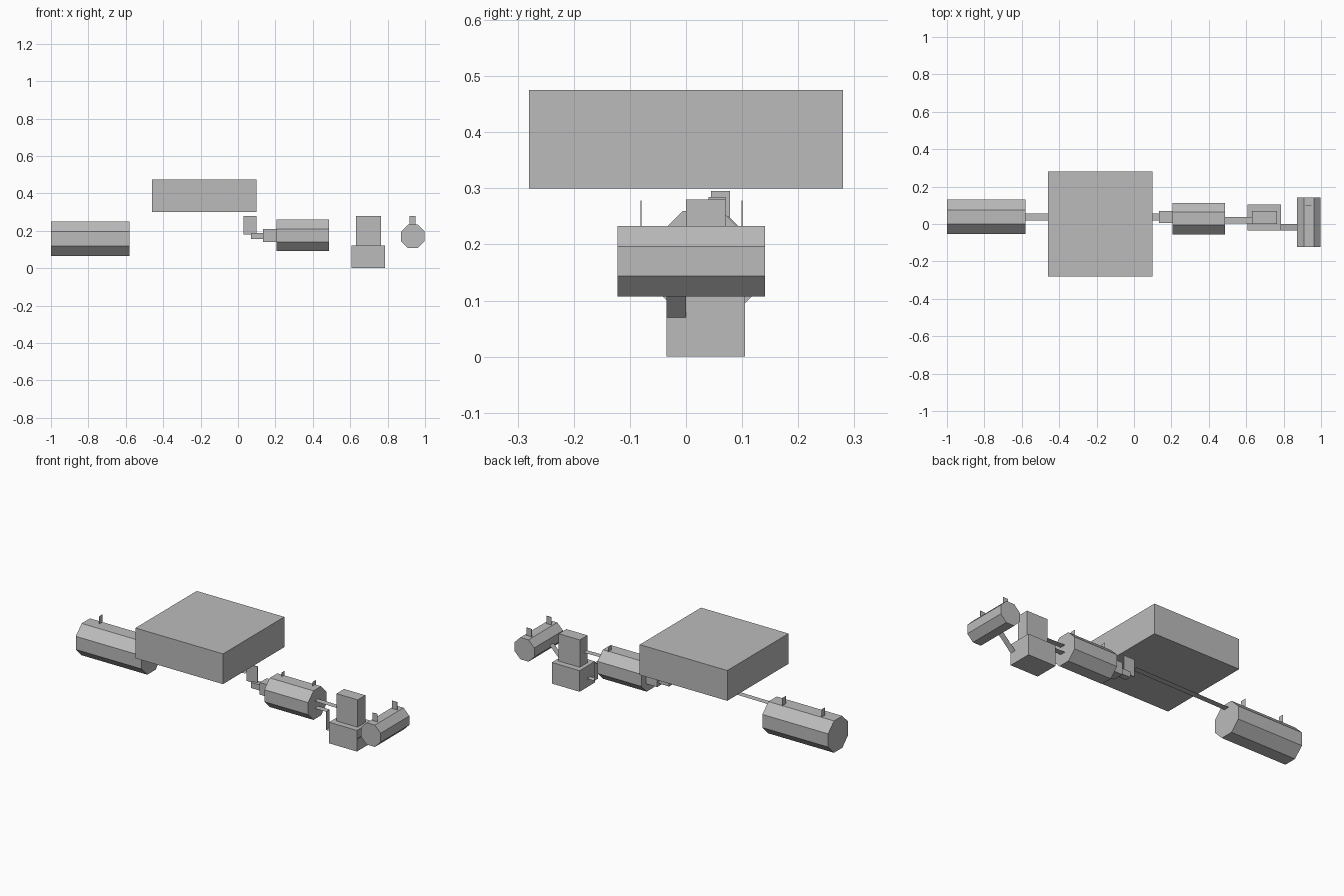
import bpy, bmesh
from math import pi, cos
from mathutils import Matrix, Vector

cube = bpy.data.objects.get("Cube")
if cube:
    bpy.data.objects.remove(cube, do_unlink=True)

grey = bpy.data.materials.new("plain_grey")
grey.use_nodes = True
colour = (0.5, 0.5, 0.5, 1)
grey.diffuse_color = colour
grey.node_tree.nodes["Principled BSDF"].inputs["Base Color"].default_value = colour


def finish(name, bm):
    mesh = bpy.data.meshes.new(name)
    bm.to_mesh(mesh)
    bm.free()
    mesh.materials.append(grey)
    obj = bpy.data.objects.new(name, mesh)
    bpy.context.collection.objects.link(obj)
    return obj


def block(name, x, y, z):
    """Box given by its (low, high) range on each axis."""
    bm = bmesh.new()
    size = [b - a for a, b in (x, y, z)]
    mid = Vector([(a + b) / 2 for a, b in (x, y, z)])
    bmesh.ops.create_cube(bm, size=1, matrix=Matrix.Translation(mid) @ Matrix.Diagonal((*size, 1)))
    return finish(name, bm)


def tank(name, centre, apothem, length, axis):
    """Eight-sided tank with a flat side on top."""
    bm = bmesh.new()
    r = apothem / cos(pi / 8)
    turn = Matrix.Rotation(pi / 2, 4, "Y" if axis == "x" else "X")
    spin = Matrix.Rotation(pi / 8, 4, "Z")
    bmesh.ops.create_cone(bm, cap_ends=True, segments=8, radius1=r, radius2=r, depth=length,
                          matrix=Matrix.Translation(centre) @ turn @ spin)
    return finish(name, bm)


def strip(name, path, y):
    """Flat pipe of no thickness, following (x, z) points, y wide."""
    bm = bmesh.new()
    rows = [[bm.verts.new((px, py, pz)) for py in y] for px, pz in path]
    for a, b in zip(rows, rows[1:]):
        bm.faces.new((a[0], a[1], b[1], b[0]))
    return finish(name, bm)


# Main housing
block("main_housing", (-0.46, 0.10), (-0.28, 0.28), (0.30, 0.475))

# Tanks
tank("large_tank", (-0.79, 0.038, 0.158), 0.092, 0.42, "x")
tank("middle_tank", (0.347, 0.029, 0.176), 0.084, 0.28, "x")
tank("end_tank", (0.935, 0.009, 0.17), 0.063, 0.263, "y")

# Upright tabs on the tanks
for i, x in enumerate((-0.92, -0.67)):
    strip(f"large_tank_tab_{i}", [(x, 0.245), (x, 0.295)], (0.045, 0.078))
for i, x in enumerate((0.25, 0.45)):
    strip(f"middle_tank_tab_{i}", [(x, 0.25), (x, 0.285)], (0.04, 0.07))
for i, y in enumerate((-0.08, 0.1)):
    block(f"end_tank_tab_{i}", (0.917, 0.949), (y - 0.001, y + 0.001), (0.23, 0.278))

# Valve between housing and middle tank
block("valve_plate", (0.03, 0.10), (0.035, 0.04), (0.18, 0.28))
block("valve_neck", (0.07, 0.14), (0.02, 0.055), (0.155, 0.188))
block("valve_body", (0.135, 0.21), (0.005, 0.07), (0.14, 0.21))

# Pump blocks
block("pump_base", (0.607, 0.785), (-0.035, 0.105), (0, 0.122))
block("pump_top", (0.63, 0.765), (0, 0.07), (0.122, 0.28))

# Connecting pipes
strip("long_pipe", [(-0.58, 0.222), (0.03, 0.228)], (0.02, 0.055))
strip("upper_pipe", [(0.485, 0.197), (0.63, 0.195)], (0.004, 0.038))
strip("lower_pipe", [(0.485, 0.155), (0.56, 0.155), (0.56, 0.05), (0.607, 0.05)], (0.004, 0.038))
strip("sloping_pipe", [(0.785, 0.07), (0.875, 0.16)], (-0.035, 0))
